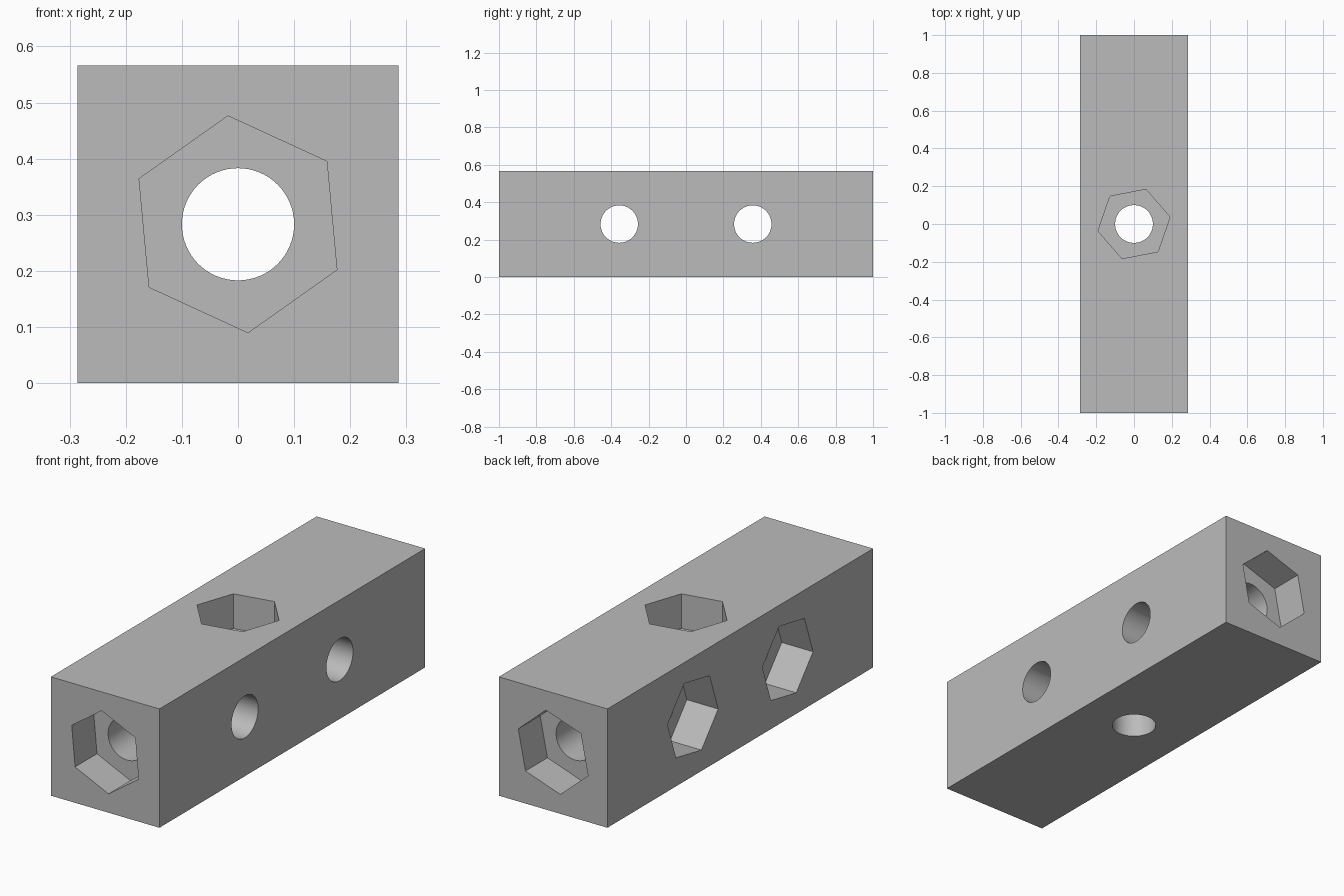
import bpy, math
from mathutils import Matrix, Vector

cube = bpy.data.objects.get("Cube")
if cube:
    bpy.data.objects.remove(cube, do_unlink=True)

W, L, H = 0.572, 2.0, 0.566
HOLE_R, NUT_R, NUT_DEPTH = 0.1, 0.194, 0.165
SIDE_Y = 0.357
MID = H / 2

grey = bpy.data.materials.new("plain grey")
grey.use_nodes = True
colour = (0.5, 0.5, 0.5, 1)
grey.diffuse_color = colour
grey.node_tree.nodes["Principled BSDF"].inputs["Base Color"].default_value = colour

# Main block
bpy.ops.mesh.primitive_cube_add(size=1, location=(0, 0, MID))
block = bpy.context.object
block.name = "drilled_block"
block.scale = (W, L, H)
bpy.ops.object.transform_apply(location=True, rotation=False, scale=True)
block.data.materials.append(grey)


def cut(sides, radius, depth, centre, right, up, angle=0):
    """Drill a prism inwards from a face centre; right and up are seen from outside."""
    right, up = Vector(right), Vector(up)
    out = right.cross(up)
    frame = Matrix((right, up, out)).transposed().to_4x4()
    margin = 0.1
    place = Vector(centre) + out * (margin - depth) / 2
    # The primitive's first vertex lies on its own +y axis
    spin = Matrix.Rotation(math.radians(angle - 90), 4, 'Z')
    bpy.ops.mesh.primitive_cylinder_add(vertices=sides, radius=radius, depth=depth + margin)
    cutter = bpy.context.object
    cutter.name = "cutter"
    cutter.hide_render = True
    cutter.matrix_world = Matrix.Translation(place) @ frame @ spin
    bpy.context.view_layer.objects.active = block
    mod = block.modifiers.new("cut", 'BOOLEAN')
    mod.operation, mod.solver, mod.object = 'DIFFERENCE', 'EXACT', cutter
    bpy.ops.object.modifier_apply(modifier=mod.name)
    bpy.data.objects.remove(cutter, do_unlink=True)


X, Y, Z = (1, 0, 0), (0, 1, 0), (0, 0, 1)
NX, NY = (-1, 0, 0), (0, -1, 0)

# Face centre, right, up, nut pocket angle, hole length
ports = [
    ((0, -L / 2, MID), X, Z, 35.3, L + 0.1),
    ((0, L / 2, MID), NX, Z, 41.3, None),
    ((0, 0, H), X, Y, 11, H + 0.1),
    ((-W / 2, -SIDE_Y, MID), NY, Z, 49.4, W + 0.1),
    ((-W / 2, SIDE_Y, MID), NY, Z, 49.4, W + 0.1),
]

# Hexagonal nut pockets, then the round through holes
for centre, right, up, angle, length in ports:
    cut(6, NUT_R, NUT_DEPTH, centre, right, up, angle)
for centre, right, up, angle, length in ports:
    if length:
        cut(64, HOLE_R, length, centre, right, up)

bpy.ops.object.select_all(action='DESELECT')
block.select_set(True)
bpy.context.view_layer.objects.active = block
bpy.ops.object.shade_smooth_by_angle(angle=math.radians(30))
